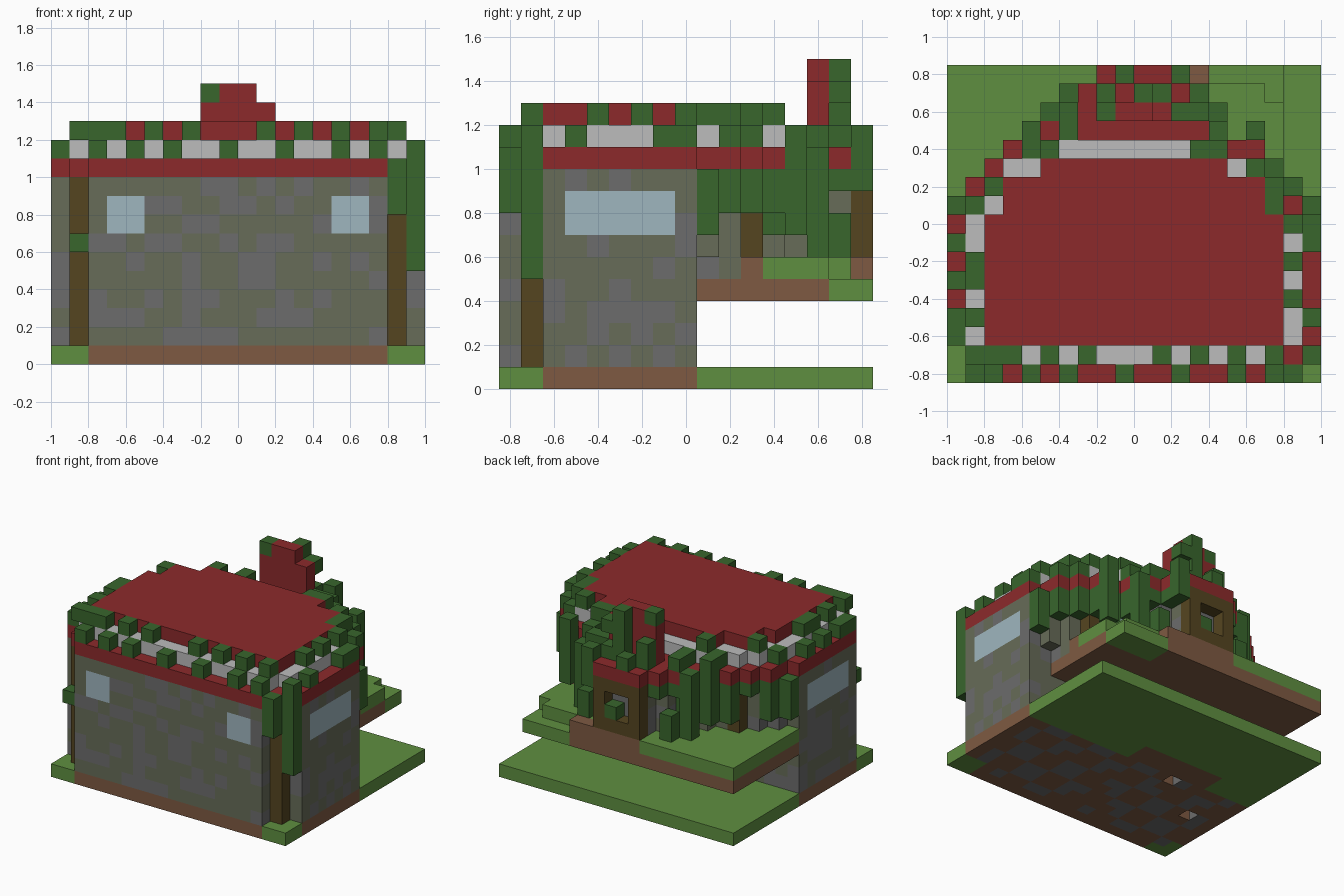
import bpy
import random

random.seed(4)
if "Cube" in bpy.data.objects:
    bpy.data.objects.remove(bpy.data.objects["Cube"], do_unlink=True)

# Colours
HEX = {"roof_red": "8C2A2B", "leaf_green": "38662C", "grass_green": "5F8F40",
       "dirt_brown": "7E5A42", "wood_brown": "554520", "stone_grey": "6C6C6C",
       "mossy_grey": "676C58", "trim_white": "BCBCBC", "window_blue": "9FB6BF"}


def linear(code):
    out = []
    for n in (0, 2, 4):
        c = int(code[n:n + 2], 16) / 255
        out.append(c / 12.92 if c < 0.04 else ((c + 0.055) / 1.055) ** 2.4)
    return (*out, 1)


MATS = {}
for name, code in HEX.items():
    mat = bpy.data.materials.new(name)
    mat.use_nodes = True
    mat.diffuse_color = linear(code)
    mat.node_tree.nodes["Principled BSDF"].inputs["Base Color"].default_value = linear(code)
    MATS[name] = mat
RED, LEAF, GRASS, DIRT, WOOD, STONE, MOSS, WHITE, GLASS = HEX

# Block grid: each cell is (column, row, level) -> (part, colour)
SIZE, COLS, ROWS = 0.1, 20, 17
cells = {}


def span(v):
    return range(v[0], v[1] + 1) if isinstance(v, tuple) else (v,)


def masonry():
    return random.choice((STONE, MOSS, MOSS))


def fill(part, colour, i, j, k):
    """Fill a block; numbers are single cells and pairs are inclusive spans."""
    for a in span(i):
        for b in span(j):
            for c in span(k):
                cells[a, b, c] = (part, colour() if callable(colour) else colour)


def mirrored(part, colour, i, j, k):
    lo, hi = i if isinstance(i, tuple) else (i, i)
    fill(part, colour, (lo, hi), j, k)
    fill(part, colour, (COLS - 1 - hi, COLS - 1 - lo), j, k)


def storey(part, colour, starts, first_row, k):
    """Symmetrical floor shape given by the first column of each row."""
    for n, start in enumerate(starts):
        fill(part, colour, (start, COLS - 1 - start), first_row + n, k)


# Ground slab: grass with dirt and rubble below the house
fill("ground", GRASS, (0, 19), (0, 16), 0)
fill("ground", DIRT, (2, 17), (0, 8), 0)
fill("ground", DIRT, (0, 19), (2, 8), 0)
fill("ground", DIRT, (4, 10), (9, 10), 0)
for a in range(1, 19):
    for b in range(1, 9):
        if (a + 2 * (b // 2)) % 4 < 2 and random.random() < 0.85:
            fill("ground", STONE, a, b, 0)
for a, b in ((6, 8), (2, 5)):
    del cells[a, b, 0]

# Raised back terrace
fill("terrace", DIRT, (0, 17), (9, 16), 4)
fill("terrace", GRASS, (14, 17), (15, 16), 4)
fill("terrace", GRASS, (0, 17), (9, 15), 5)
fill("terrace", GRASS, (0, 13), 16, 5)
fill("terrace", DIRT, (8, 13), 16, 5)
fill("terrace", DIRT, 17, 11, 5)
fill("terrace", masonry, 17, (9, 10), 5)
del cells[17, 15, 5]

# Walls of the square front half and the rounded back half
BODY = [0] * 7
BACK_WALL = [1, 2, 3, 5, 7, 7, 8]
storey("walls", masonry, [2, 1] + BODY, 0, (1, 9))
storey("walls", masonry, BACK_WALL, 9, (6, 9))

# Corner posts, back posts and door frame
mirrored("posts", WOOD, 1, 1, (1, 9))
mirrored("posts", WOOD, 3, 11, (6, 8))
fill("door_frame", WOOD, (8, 11), 16, (6, 9))
for a in (9, 10):
    for c in (7, 8):
        del cells[a, 16, c]
fill("door_plant", LEAF, 10, 16, 7)

# Windows
mirrored("windows", GLASS, (3, 4), 0, (7, 8))
mirrored("windows", GLASS, 0, (3, 7), (7, 8))
mirrored("windows", GLASS, 5, 12, (7, 8))

# Stepped roof: red eave, white band, red cap
EAVE = [1, 1, 2, 3, 5, 6, 7, 8]
BAND = [2, 2, 3, 5]
CAP = [3, 3, 5]
storey("eave", RED, [2, 1] + BODY + EAVE, 0, 10)
storey("roof_band", WHITE, [2] + [1] * 7 + BAND, 1, 11)
storey("roof_cap", RED, [2] * 7 + CAP, 2, 12)

# Chimney
fill("chimney", RED, (8, 11), 14, (11, 13))
fill("chimney", RED, (9, 10), 14, 14)
fill("chimney_leaves", LEAF, 8, 14, 14)
fill("chimney_leaves", LEAF, 10, 15, (11, 14))
fill("chimney_leaves", LEAF, 8, 15, (11, 12))
fill("chimney_leaves", LEAF, 11, 15, 13)

# Leaf blocks along the straight ledges: "x" is a leaf, "." is bare
for row, level, text in ((0, 11, "x.x.x..x..x..x.x"), (1, 12, "x.x.x...x.x.x.x.")):
    text = text if row == 0 else "xx" + text[1:][1:]
    if row == 1:
        text = "xx" + "xx.x.x...x.x.x.x"[1:]
    for n, mark in enumerate(text):
        if mark == "x":
            fill("front_leaves", LEAF, n + 2 - row, row, level)
for col, level, text in ((0, 11, ".x.x.x."), (1, 12, ".x.xx.."),
                         (19, 11, ".x...xx"), (18, 12, "..x.x.x")):
    for n, mark in enumerate(text):
        if mark == "x":
            fill("side_leaves", LEAF, col, n + 2, level)

# Leaf blocks on the rounded back ledges, leaving some gaps
GAPS = {11: {(3, 12), (2, 11), (1, 10), (5, 13), (18, 9), (15, 12), (16, 12),
             (7, 14), (7, 15), (12, 15), (9, 15), (8, 16), (10, 16), (11, 16)},
        12: {(2, 9), (3, 11), (4, 11), (15, 11)}}
for level, starts in ((11, EAVE), (12, BAND)):
    for n, start in enumerate(starts):
        row = 9 + n
        for col in range(start, COLS - start):
            bare = (col, row) in GAPS[level] or (row == 13 and 6 < col < 14)
            bare = bare or (level == 12 and row == 12 and 5 < col < 13)
            if not bare and (col, row, level) not in cells:
                fill("back_leaves", LEAF, col, row, level)

# Vines hanging under the back eave
for n, start in enumerate(EAVE[:-1]):
    for col in range(start, COLS - start):
        if (col, 9 + n, 9) not in cells:
            drop = random.choice((9, 9, 8, 7))
            fill("hanging_vines", LEAF, col, 9 + n, (drop, 9))
mirrored("hanging_vines", LEAF, 0, 9, (7, 9))
mirrored("hanging_vines", LEAF, 5, 14, (6, 10))
mirrored("hanging_vines", LEAF, 6, 15, (6, 7))
fill("hanging_vines", LEAF, 16, 13, (7, 11))
fill("hanging_vines", LEAF, 4, 13, (7, 11))
fill("hanging_vines", LEAF, 12, 16, (9, 11))

# Vines on the front corners
fill("corner_vines", LEAF, 18, 0, (8, 10))
fill("corner_vines", LEAF, 19, 1, (5, 11))
fill("corner_vines", LEAF, 1, 0, 6)
fill("corner_vines", LEAF, 0, 2, 11)

# Outer faces of a block: direction and its corner loop
SIDES = []
for axis in range(3):
    u, v = (axis + 1) % 3, (axis + 2) % 3
    for side in (0, 1):
        loop = []
        for p, q in ((0, 0), (1, 0), (1, 1), (0, 1)):
            corner = [0, 0, 0]
            corner[axis], corner[u], corner[v] = side, p, q
            loop.append(corner)
        step = [0, 0, 0]
        step[axis] = 2 * side - 1
        SIDES.append((step, loop if side else loop[::-1]))

# One mesh per part, made of the exposed faces only
for part in sorted({p for p, _ in cells.values()}):
    verts, faces, colours = {}, [], []
    for cell, (owner, colour) in cells.items():
        if owner != part:
            continue
        for step, loop in SIDES:
            if tuple(c + s for c, s in zip(cell, step)) in cells:
                continue
            keys = [tuple(c + s for c, s in zip(cell, corner)) for corner in loop]
            faces.append([verts.setdefault(key, len(verts)) for key in keys])
            colours.append(colour)
    points = [((x - COLS / 2) * SIZE, (y - ROWS / 2) * SIZE, z * SIZE) for x, y, z in verts]
    mesh = bpy.data.meshes.new(part)
    mesh.from_pydata(points, [], faces)
    used = sorted(set(colours))
    for colour in used:
        mesh.materials.append(MATS[colour])
    for poly, colour in zip(mesh.polygons, colours):
        poly.material_index = used.index(colour)
    bpy.context.collection.objects.link(bpy.data.objects.new(part, mesh))
